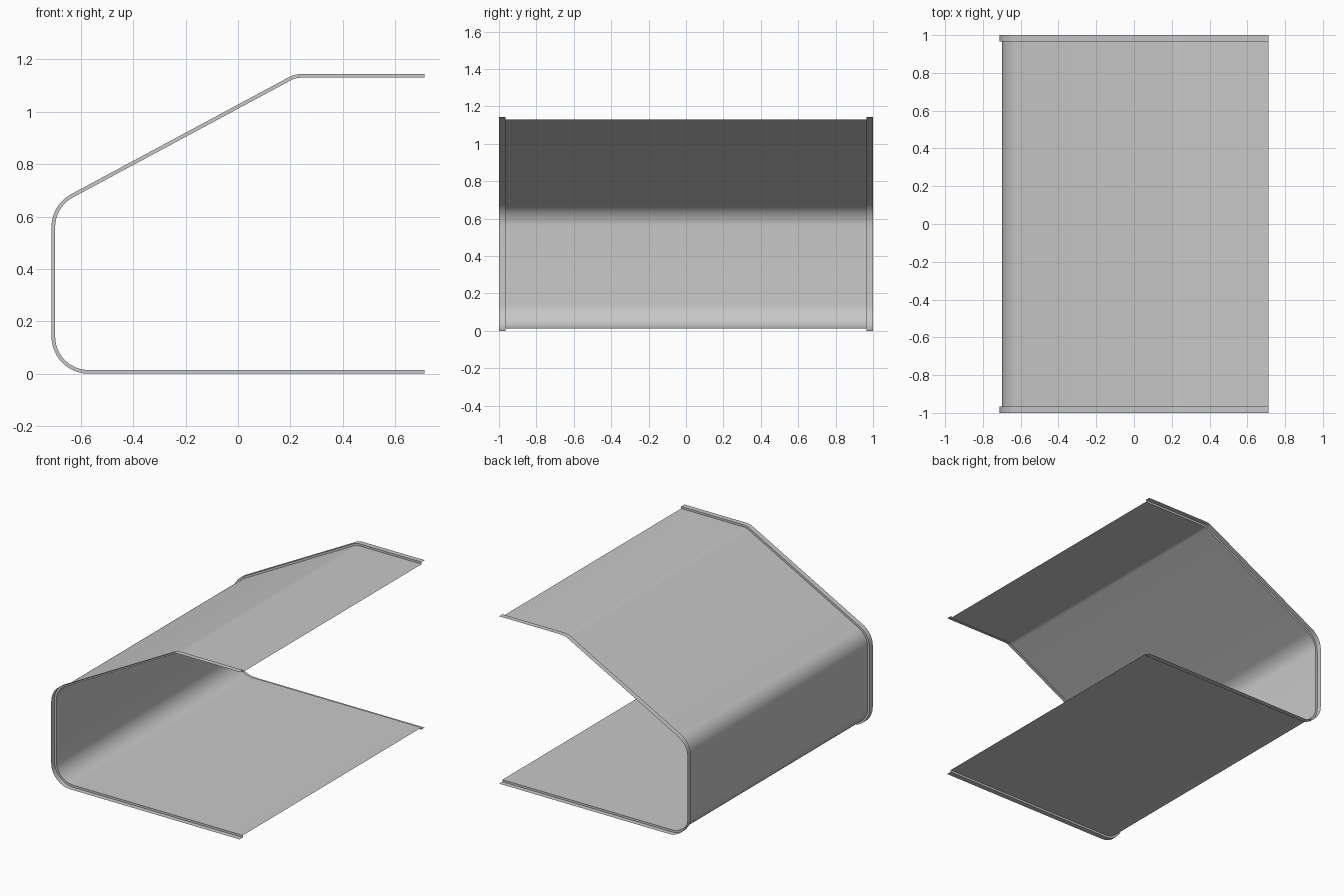
import bpy, bmesh, math
from mathutils import Matrix, Vector

cube = bpy.data.objects.get("Cube")
if cube:
    bpy.data.objects.remove(cube)

STEP = 0.014      # how far the end lips stand out from the sheet
LIP_Y = 0.965     # where the lips begin
END_Y = 1.0

grey = bpy.data.materials.new("sheet_grey")
grey.use_nodes = True
colour = (0.58, 0.58, 0.58, 1)
grey.diffuse_color = colour
grey.node_tree.nodes["Principled BSDF"].inputs["Base Color"].default_value = colour


def outward(a, b):
    """Normal on the outer side of the run from a to b."""
    d = (b - a).normalized()
    return Vector((d.y, -d.x))


def filleted(corners, radii, segments=12):
    """Outer profile as (point, outward normal) pairs with rounded bends."""
    path = [(corners[0], outward(corners[0], corners[1]))]
    for a, c, b, r in zip(corners, corners[1:], corners[2:], radii):
        n1, n2 = outward(a, c), outward(c, b)
        centre = c - (n1 + n2) * (r / (1 + n1.dot(n2)))
        turn = n1.angle(n2)
        for i in range(segments + 1):
            n = Matrix.Rotation(turn * i / segments, 2) @ n1
            path.append((centre + n * r, n))
    path.append((corners[-1], outward(corners[-2], corners[-1])))
    return path


# Profile in x and z, drawn from the top flap round to the floor
corners = [Vector(p) for p in
           ((0.712, 1.144), (0.217, 1.144), (-0.712, 0.645), (-0.712, 0), (0.712, 0))]
path = filleted(corners, (0.1, 0.142, 0.142))

# Sheet with a stepped-out lip along both ends
rows = ((-END_Y, 0), (-LIP_Y, 0), (-LIP_Y, STEP),
        (LIP_Y, STEP), (LIP_Y, 0), (END_Y, 0))
bm = bmesh.new()
grid = []
for y, inset in rows:
    ring = []
    for p, n in path:
        q = p - n * inset
        ring.append(bm.verts.new((q.x, y, q.y)))
    grid.append(ring)
for r1, r2 in zip(grid, grid[1:]):
    for i in range(len(path) - 1):
        bm.faces.new((r1[i], r2[i], r2[i + 1], r1[i + 1]))

mesh = bpy.data.meshes.new("folded_sheet")
bm.to_mesh(mesh)
bm.free()
mesh.materials.append(grey)
sheet = bpy.data.objects.new("folded_sheet", mesh)
bpy.context.collection.objects.link(sheet)
bpy.context.view_layer.objects.active = sheet
sheet.select_set(True)
bpy.ops.object.shade_smooth_by_angle(angle=math.radians(30))
